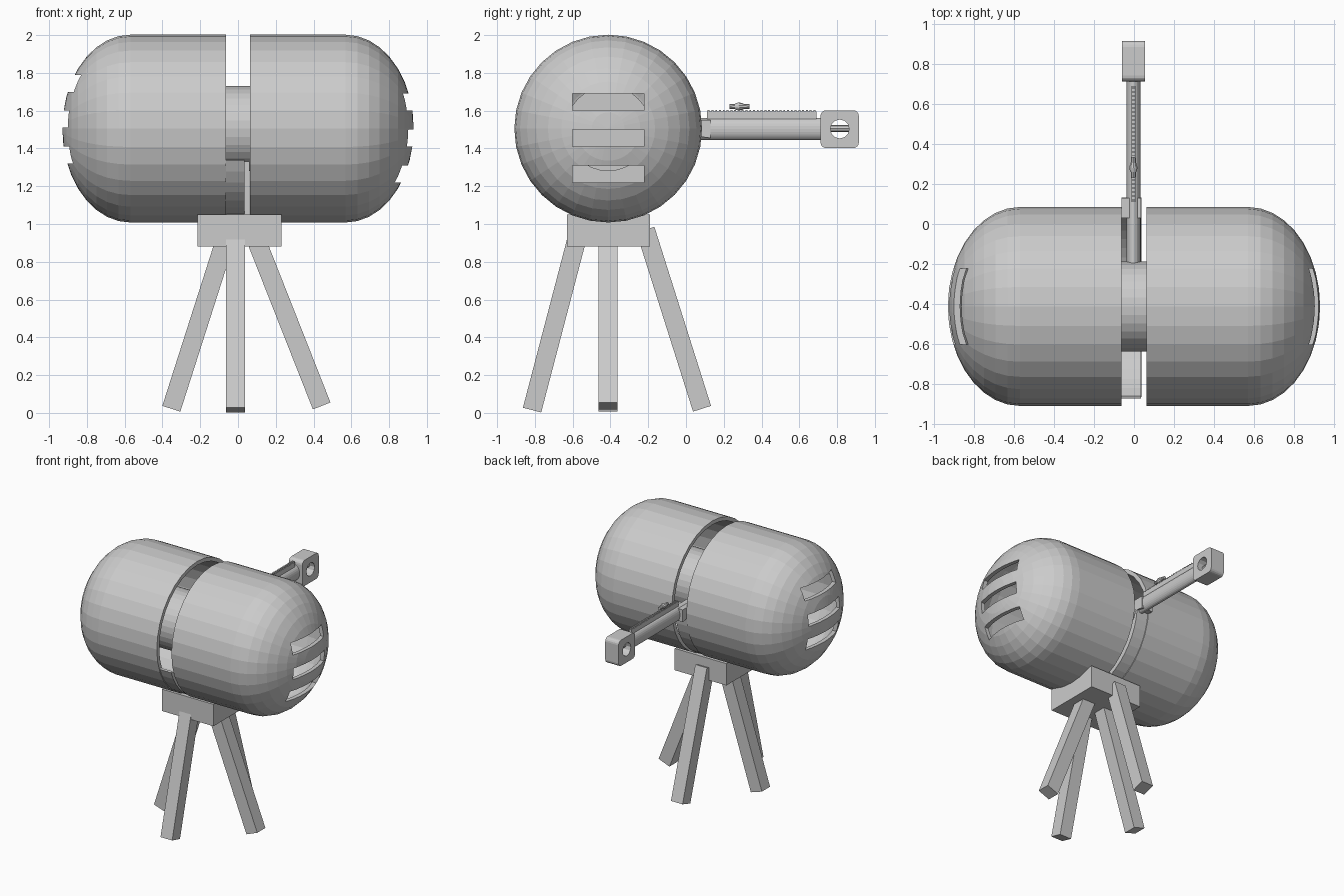
import bpy, bmesh
from math import sin, cos, pi, radians
from mathutils import Vector, Matrix

if "Cube" in bpy.data.objects:
    bpy.data.objects.remove(bpy.data.objects["Cube"])

CY, CZ, R = -0.412, 1.505, 0.497      # drum axis position and radius


def make(name, bm):
    bmesh.ops.recalc_face_normals(bm, faces=bm.faces)
    me = bpy.data.meshes.new(name)
    bm.to_mesh(me)
    bm.free()
    ob = bpy.data.objects.new(name, me)
    bpy.context.collection.objects.link(ob)
    return ob


def add_box(bm, x0, x1, y0, y1, z0, z1):
    m = Matrix.Translation(((x0 + x1) / 2, (y0 + y1) / 2, (z0 + z1) / 2))
    m = m @ Matrix.Diagonal((x1 - x0, y1 - y0, z1 - z0, 1))
    return bmesh.ops.create_cube(bm, size=1, matrix=m)


def box(name, *dims):
    bm = bmesh.new()
    add_box(bm, *dims)
    return make(name, bm)


def revolve_x(profile, steps=32):
    """Spin (x, radius) points around the drum axis."""
    bm = bmesh.new()
    vs = [bm.verts.new((x, CY, CZ + r)) for x, r in profile]
    es = [bm.edges.new(p) for p in zip(vs, vs[1:] + vs[:1])]
    bmesh.ops.spin(bm, geom=vs + es, cent=(0, CY, CZ), axis=(1, 0, 0),
                   angle=2 * pi, steps=steps)
    bmesh.ops.remove_doubles(bm, verts=bm.verts, dist=1e-4)
    return bm


def prism_x(name, pts, x0, x1):
    """Extrude a (y, z) outline along x."""
    bm = bmesh.new()
    f = bm.faces.new([bm.verts.new((x0, y, z)) for y, z in pts])
    ext = bmesh.ops.extrude_face_region(bm, geom=[f])
    bmesh.ops.translate(bm, vec=(x1 - x0, 0, 0),
                        verts=[v for v in ext['geom'] if isinstance(v, bmesh.types.BMVert)])
    return make(name, bm)


def cone_between(bm, a, b, r1, r2, n, spin=0.0):
    a, b = Vector(a), Vector(b)
    d = b - a
    m = Matrix.Translation((a + b) / 2) @ d.to_track_quat('Z', 'Y').to_matrix().to_4x4()
    bmesh.ops.create_cone(bm, cap_ends=True, segments=n, radius1=r1, radius2=r2,
                          depth=d.length, matrix=m @ Matrix.Rotation(spin, 4, 'Z'))


def cut(ob, cutter):
    mod = ob.modifiers.new('cut', 'BOOLEAN')
    mod.operation, mod.solver, mod.object = 'DIFFERENCE', 'EXACT', cutter
    cutter.hide_render = True
    bpy.context.view_layer.objects.active = ob
    bpy.ops.object.modifier_apply(modifier='cut')
    bpy.data.objects.remove(cutter)


# Hollow half drums with a domed end and three vent slots
def dome(r, depth, n=9):
    return [(0.57 + depth * sin(i * pi / 2 / n), r * cos(i * pi / 2 / n)) for i in range(n + 1)]


T = 0.03
right = make('right_drum', revolve_x([(0.063, R)] + dome(R, 0.36)
                                     + dome(R - T, 0.36 - T)[::-1] + [(0.063, R - T)]))
bm = bmesh.new()
for z in (1.22, 1.41, 1.60):
    add_box(bm, 0.72, 1.0, CY - 0.19, CY + 0.19, z, z + 0.09)
cut(right, make('vent_cutter', bm))
left = right.copy()
left.data = right.data.copy()
left.name = 'left_drum'
left.data.transform(Matrix.Rotation(pi, 4, 'Y'))
left.data.transform(Matrix.Translation((0, 0, 2 * CZ)))
bpy.context.collection.objects.link(left)

# Central axle
make('axle', revolve_x([(-0.35, 0), (-0.35, 0.225), (0.35, 0.225), (0.35, 0)]))

# Crescent yoke in the gap, from front tip round to the arm
N = 20
angs = [radians(200 + 155 * i / N) for i in range(N + 1)]
outer = [(CY + 0.49 * cos(a), CZ + 0.49 * sin(a)) for a in angs]
inner = []
for i, a in enumerate(angs):
    r = 0.475 - 0.1 * sin(pi * i / N)
    inner.append((CY + r * cos(a), CZ + r * sin(a)))
prism_x('yoke', outer + [(0.13, 1.455), (0.13, 1.55), (0.03, 1.55)] + inner[::-1], -0.063, 0.035)
box('yoke_post', -0.062, 0.062, -0.6, -0.22, 0.97, 1.33)

# Stand block and four splayed legs
box('stand_block', -0.215, 0.23, -0.63, -0.19, 0.88, 1.05)
for name, foot, top in (
        ('front_leg', (-0.013, -0.815, 0.015), (-0.013, -0.565, 0.97)),
        ('back_leg', (-0.013, 0.085, 0.022), (-0.013, -0.215, 0.97)),
        ('left_leg', (-0.353, CY, 0.022), (-0.05, CY, 0.97)),
        ('right_leg', (0.443, CY, 0.037), (0.075, CY, 0.97))):
    bm = bmesh.new()
    cone_between(bm, foot, top, 0.0707, 0.0707, 4, pi / 4)
    make(name, bm)

# Sight arm: oval tube
bm = bmesh.new()
cone_between(bm, (0, -0.25, 0), (0, 0.76, 0), 0.057, 0.057, 24)
for v in bm.verts:
    v.co.x = v.co.x * 0.62 - 0.003
    v.co.z += 1.503
make('arm', bm)

# Toothed rail on top of the arm
bm = bmesh.new()
add_box(bm, -0.012, 0.008, 0.11, 0.69, 1.55, 1.595)
for i in range(29):
    y = 0.115 + i * 0.02
    add_box(bm, -0.012, 0.008, y, y + 0.01, 1.593, 1.603)
make('toothed_rail', bm)

# Sliding knob on the rail
bm = bmesh.new()
for a, b, r1, r2 in ((0.23, 0.26, 0.012, 0.014), (0.26, 0.28, 0.016, 0.022),
                     (0.28, 0.305, 0.022, 0.016), (0.305, 0.335, 0.014, 0.012)):
    cone_between(bm, (-0.003, a, 1.622), (-0.003, b, 1.622), r1, r2, 10)
make('slider', bm)

# Rounded end block with a hole and a cross pin
pts = []
for k, (cy, cz) in enumerate(((0.885, 1.572), (0.742, 1.572), (0.742, 1.432), (0.885, 1.432))):
    for j in range(5):
        a = k * pi / 2 + j * pi / 8
        pts.append((cy + 0.03 * cos(a), cz + 0.03 * sin(a)))
block = prism_x('end_block', pts, -0.06, 0.055)
bm = bmesh.new()
cone_between(bm, (-0.2, 0.814, 1.503), (0.2, 0.814, 1.503), 0.05, 0.05, 12)
cut(block, make('hole_cutter', bm))
bm = bmesh.new()
cone_between(bm, (-0.003, 0.755, 1.505), (-0.003, 0.87, 1.505), 0.018, 0.018, 8)
make('end_pin', bm)
